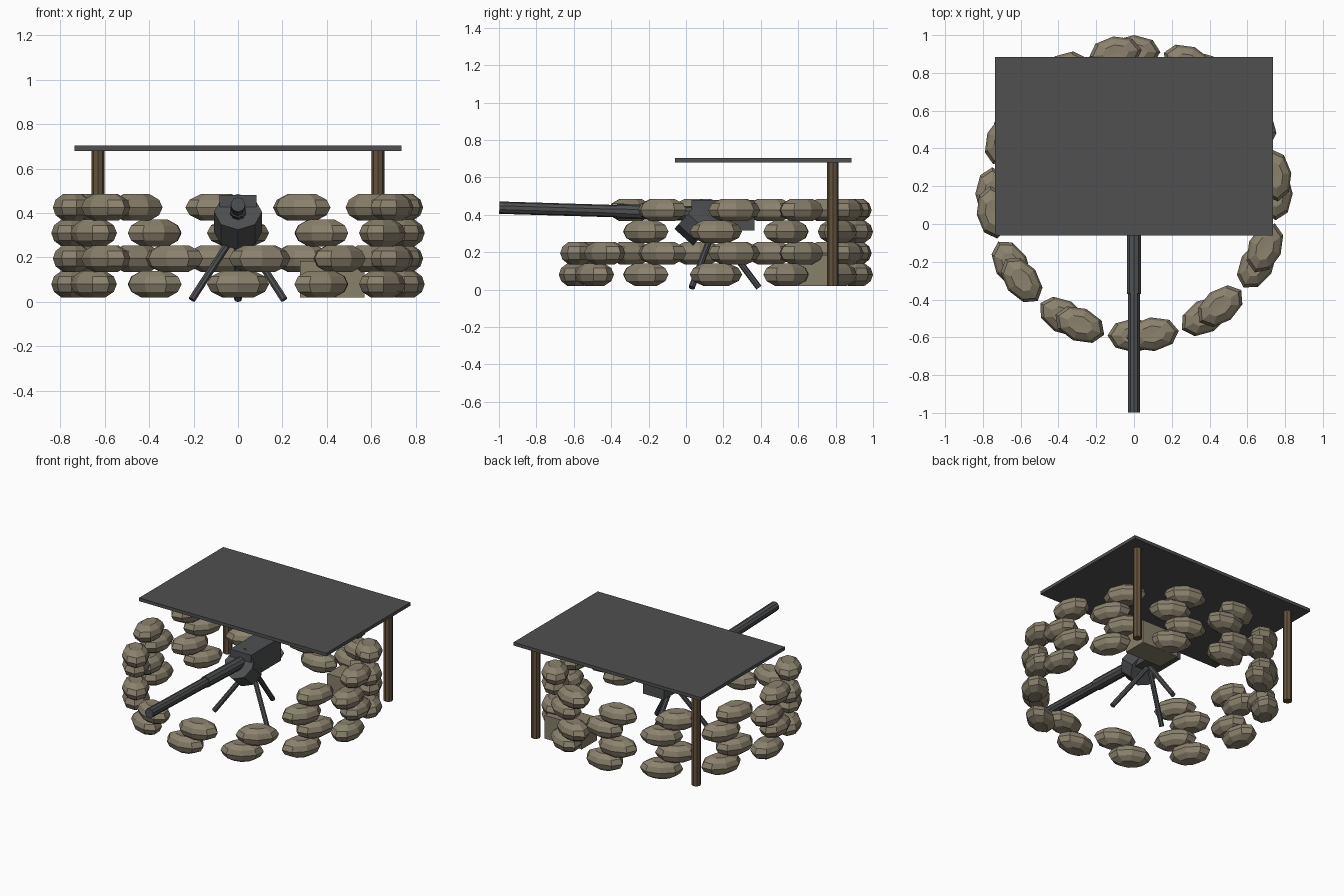
import bpy, bmesh, math
from mathutils import Vector, Matrix

old = bpy.data.objects.get("Cube")
if old:
    bpy.data.objects.remove(old, do_unlink=True)


def material(name, rgb):
    m = bpy.data.materials.new(name)
    m.use_nodes = True
    m.diffuse_color = (*rgb, 1)
    m.node_tree.nodes["Principled BSDF"].inputs["Base Color"].default_value = (*rgb, 1)
    return m


canvas = material("sand canvas", (0.26, 0.225, 0.155))
crate_paint = material("crate tan", (0.245, 0.215, 0.145))
steel = material("gun steel", (0.075, 0.078, 0.082))
sheet = material("roof grey", (0.08, 0.08, 0.08))
wood = material("post wood", (0.125, 0.085, 0.045))


def add_object(name, bm, mat):
    mesh = bpy.data.meshes.new(name)
    bm.to_mesh(mesh)
    bm.free()
    mesh.materials.append(mat)
    obj = bpy.data.objects.new(name, mesh)
    bpy.context.collection.objects.link(obj)
    return obj


def box(name, low, high, mat):
    low, high = Vector(low), Vector(high)
    bm = bmesh.new()
    bmesh.ops.create_cube(bm, size=1, matrix=Matrix.Translation((low + high) / 2)
                          @ Matrix.Diagonal((*(high - low), 1)))
    return add_object(name, bm, mat)


def rod(name, start, end, radius, sides, mat, tip=None):
    start, end = Vector(start), Vector(end)
    axis = end - start
    turn = axis.to_track_quat("Z", "Y").to_matrix().to_4x4()
    bm = bmesh.new()
    bmesh.ops.create_cone(bm, cap_ends=True, segments=sides, radius1=radius,
                          radius2=tip or radius, depth=axis.length,
                          matrix=Matrix.Translation((start + end) / 2) @ turn)
    return add_object(name, bm, mat)


# Sandbag: a faceted, flattened cushion with dimpled top and bottom
bm = bmesh.new()
bmesh.ops.create_uvsphere(bm, u_segments=8, v_segments=6, radius=1)
for v in bm.verts:
    if abs(v.co.z) > 0.95:
        v.co.z *= 0.83
bmesh.ops.scale(bm, vec=(0.14, 0.09, 0.069), verts=bm.verts)
bag = add_object("sandbag", bm, canvas)
bag_mesh = bag.data
bpy.data.objects.remove(bag)

# Circular wall of four staggered courses, upper two open at the front
RING_Y, RING_R = 0.16, 0.75
for row in range(4):
    for i in range(12):
        angle = i * 30 + (row % 2) * 7.5
        from_front = min(angle, 360 - angle)
        if row >= 2 and from_front < 45:
            continue
        a = math.radians(angle)
        obj = bpy.data.objects.new(f"sandbag_{row}_{i}", bag_mesh)
        obj.location = (RING_R * math.sin(a), RING_Y - RING_R * math.cos(a), 0.08 + 0.115 * row)
        obj.rotation_euler.z = a
        bpy.context.collection.objects.link(obj)

# Roof on two rear posts
box("roof", (-0.735, -0.06, 0.68), (0.735, 0.885, 0.703), sheet)
for side, x in (("right", -0.63), ("left", 0.63)):
    rod(f"{side}_post", (x, 0.785, 0.02), (x, 0.785, 0.68), 0.03, 8, wood)

# Ammunition crate
box("crate", (0.28, 0.6, 0.02), (0.57, 0.77, 0.185), crate_paint)

# Tripod
for i, angle in enumerate((90, 210, 330)):
    a = math.radians(angle)
    foot = (0.24 * math.cos(a), 0.15 + 0.24 * math.sin(a), 0.01)
    rod(f"tripod_leg_{i}", foot, (0, 0.15, 0.33), 0.017, 8, steel)

# Gun: tilted mount, receiver, barrel and jacket
rod("mount", (0, 0.11, 0.315), (0, 0.01, 0.405), 0.108, 8, steel)
receiver = box("receiver", (-0.083, 0.03, 0.315), (0.083, 0.365, 0.48), steel)
rod("barrel", (0, 0.1, 0.405), (0, -0.998, 0.438), 0.033, 10, steel)
rod("barrel_jacket", (0, 0.08, 0.405), (0, -0.37, 0.419), 0.039, 10, steel)
